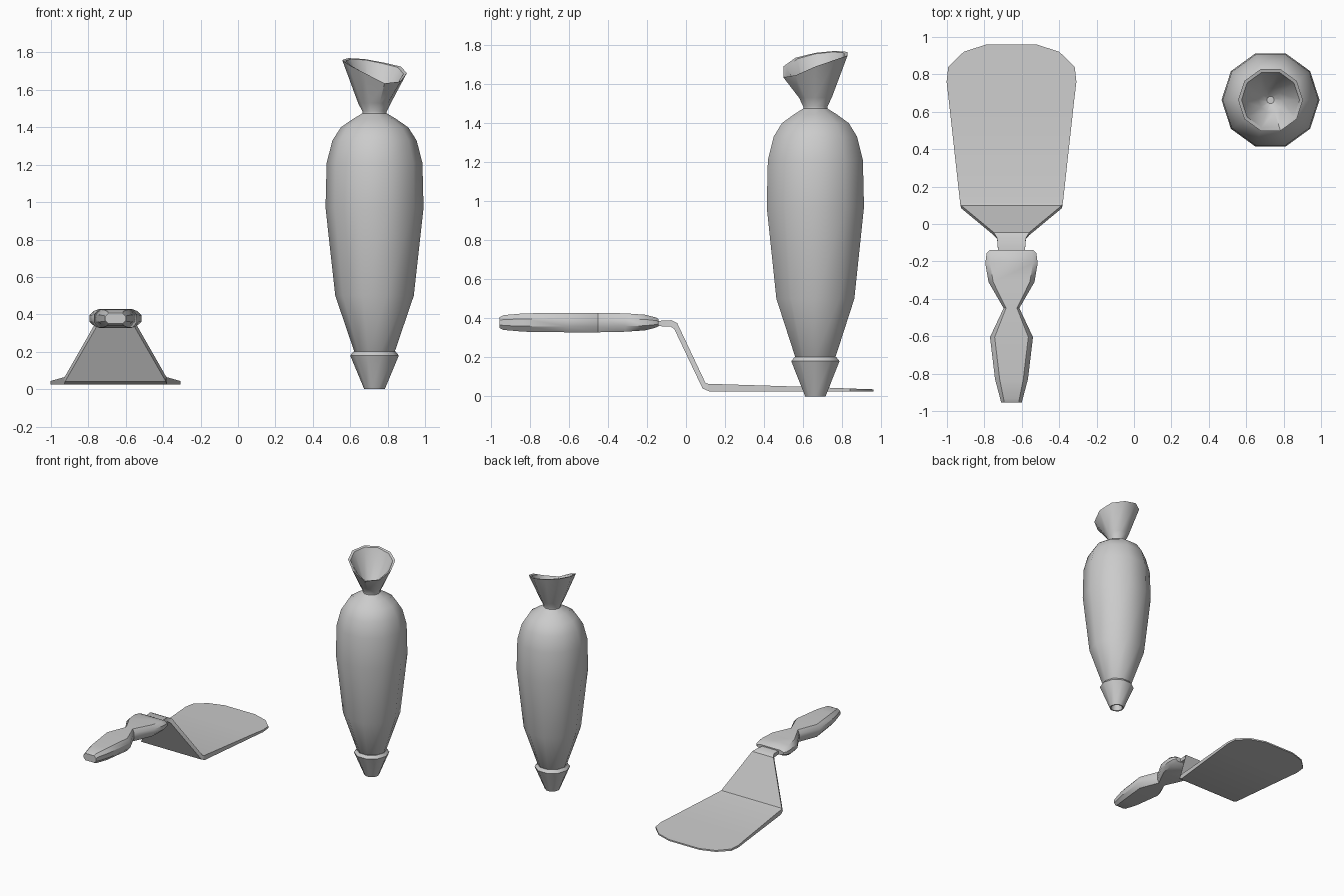
import bpy, bmesh
from math import sin, cos, radians, pi

if "Cube" in bpy.data.objects:
    bpy.data.objects.remove(bpy.data.objects["Cube"])


def loft(name, rings, cap_start=True, cap_end=True, angle=38):
    """Skin a list of equal-length point rings into a smooth-by-angle mesh."""
    bm = bmesh.new()
    loops = [[bm.verts.new(p) for p in ring] for ring in rings]
    n = len(loops[0])
    for a, b in zip(loops, loops[1:]):
        for i in range(n):
            j = (i + 1) % n
            bm.faces.new((a[i], a[j], b[j], b[i]))
    if cap_start:
        bm.faces.new(loops[0][::-1])
    if cap_end:
        bm.faces.new(loops[-1])
    bmesh.ops.recalc_face_normals(bm, faces=bm.faces)
    mesh = bpy.data.meshes.new(name)
    bm.to_mesh(mesh)
    bm.free()
    ob = bpy.data.objects.new(name, mesh)
    bpy.context.collection.objects.link(ob)
    bpy.ops.object.select_all(action='DESELECT')
    ob.select_set(True)
    bpy.context.view_layer.objects.active = ob
    bpy.ops.object.shade_smooth_by_angle(angle=radians(angle))
    return ob


BX, BY, SIDES = 0.73, 0.663, 10


def ring(r, z):
    """Ten-sided ring about the bag axis; z may be a list with one height per corner."""
    zs = z if isinstance(z, list) else [z] * SIDES
    return [(BX + r * cos(2 * pi * i / SIDES), BY + r * sin(2 * pi * i / SIDES), zs[i])
            for i in range(SIDES)]


# Nozzle with a recessed opening underneath
loft("nozzle", [ring(r, z) for r, z in
                [(0.03, 0.1), (0.045, 0), (0.055, 0), (0.13, 0.18), (0.112, 0.202), (0.09, 0.2)]])

# Bag body, tied neck, flared uneven mouth and its inner funnel
rim = [1.69, 1.725, 1.745, 1.765, 1.77, 1.76, 1.735, 1.69, 1.635, 1.645]
profile = [(0.1, 0.19), (0.108, 0.2), (0.21, 0.5), (0.262, 0.97), (0.256, 1.21),
           (0.225, 1.33), (0.18, 1.4), (0.115, 1.445), (0.065, 1.475), (0.065, 1.485),
           (0.088, 1.53), (0.173, rim), (0.155, [z - 0.005 for z in rim]),
           (0.065, 1.54), (0.02, 1.5)]
loft("piping_bag", [ring(r, z) for r, z in profile])

# Spatula blade and cranked neck: (top y, top z, bottom y, bottom z, half width)
SX = -0.655
stations = [(-0.17, 0.385, -0.17, 0.36, 0.07), (-0.075, 0.39, -0.08, 0.358, 0.077),
            (-0.045, 0.375, -0.06, 0.345, 0.095), (0.1, 0.068, 0.085, 0.04, 0.27),
            (0.115, 0.064, 0.12, 0.025, 0.275), (0.66, 0.047, 0.66, 0.025, 0.335),
            (0.76, 0.043, 0.76, 0.025, 0.347), (0.84, 0.04, 0.84, 0.025, 0.338),
            (0.92, 0.037, 0.92, 0.025, 0.256), (0.96, 0.036, 0.96, 0.025, 0.135)]
loft("spatula_blade", [[(SX - w, yt, zt), (SX + w, yt, zt), (SX + w, yb, zb), (SX - w, yb, zb)]
                       for yt, zt, yb, zb, w in stations], angle=30)

# Two-lobed handle with chamfered cross-section: (y, half width, half height)
handle = [(-0.14, 0.118, 0.018), (-0.155, 0.133, 0.026), (-0.21, 0.14, 0.04),
          (-0.31, 0.123, 0.047), (-0.45, 0.042, 0.05), (-0.605, 0.115, 0.05),
          (-0.83, 0.088, 0.047), (-0.935, 0.06, 0.038), (-0.955, 0.055, 0.028)]


def chamfered(y, w, h):
    c = min(0.025, w * 0.3)
    corners = [(w, 0.4 * h), (w - c, h), (c - w, h), (-w, 0.4 * h),
               (-w, -0.4 * h), (c - w, -h), (w - c, -h), (w, -0.4 * h)]
    return [(SX + x, y, 0.378 + z) for x, z in corners]


loft("spatula_handle", [chamfered(*s) for s in handle])
